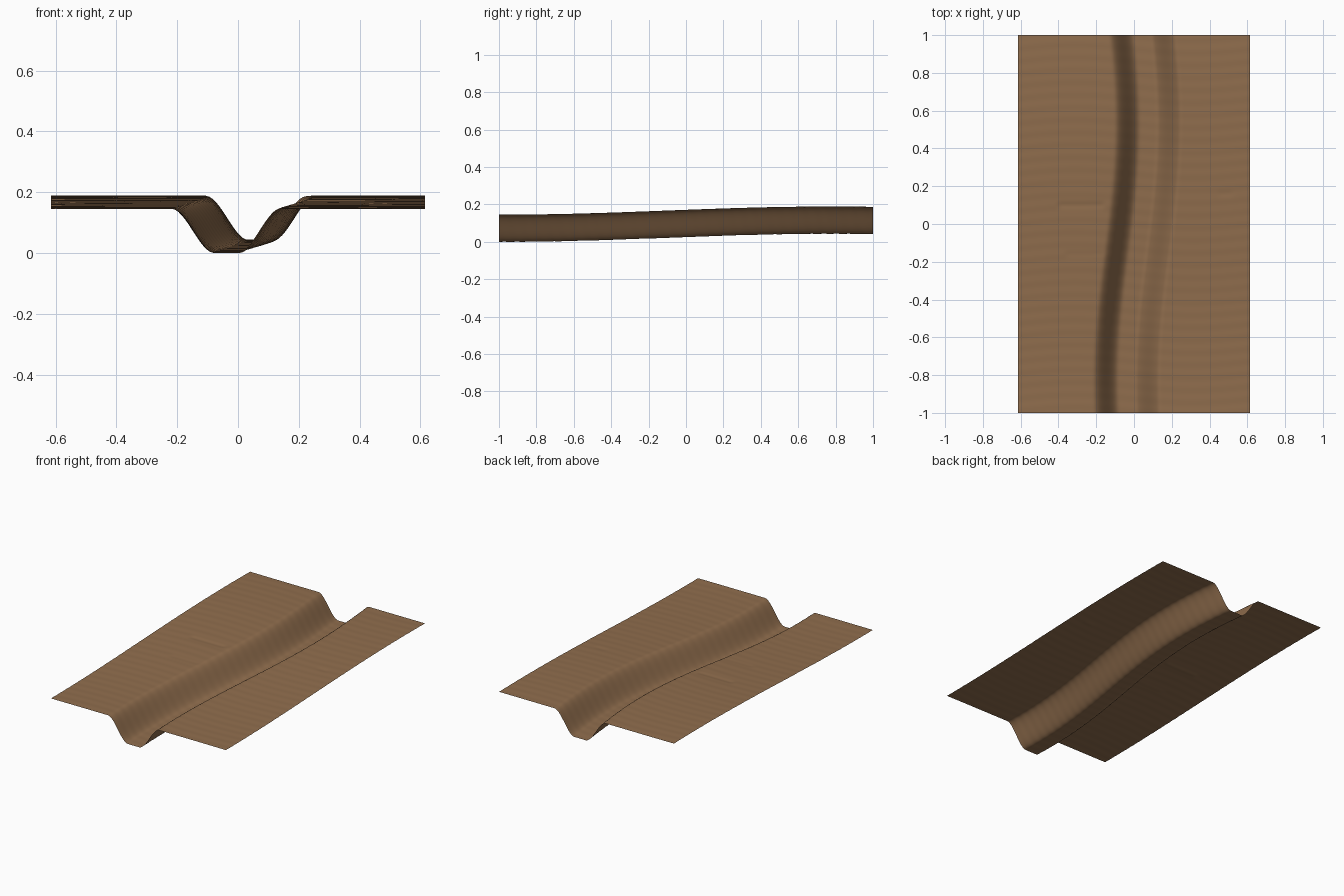
import bpy, bmesh, math

if "Cube" in bpy.data.objects:
    bpy.data.objects.remove(bpy.data.objects["Cube"])

HALF_W, HALF_L, DEPTH = 0.615, 1.0, 0.145
NX, NY = 123, 200

# Shallow creases in the ground: x start, x end, y, height change
CREASES = [(-0.42, -0.14, 0.10, -0.004), (-0.38, -0.14, -0.16, -0.002),
           (0.43, 0.54, 0.16, -0.0015)]


def smooth(t):
    t = max(0.0, min(1.0, t))
    return t * t * (3 - 2 * t)


def height(x, y):
    # Ground climbs gently towards the back
    z = 0.168 + 0.0215 * math.sin(1.8 * (y + 0.1))
    # Winding channel with a flat bed and rounded banks
    centre = 0.018 + 0.057 * math.sin(2.3 * (y + 0.15))
    z -= DEPTH * (1 - smooth((abs(x - centre) - 0.04) / 0.14))
    # Fine ripples across the length
    z += 0.0005 * math.sin(95 * y + 2 * math.sin(5 * x))
    for x0, x1, yc, h in CREASES:
        span = smooth((x - x0) / 0.04) * smooth((x1 - x) / 0.04)
        z += h * span * math.exp(-((y - yc) / 0.016) ** 2)
    return max(z, 0.0)


# Ground sheet
bm = bmesh.new()
rows = []
for j in range(NY + 1):
    y = HALF_L * (2 * j / NY - 1)
    row = []
    for i in range(NX + 1):
        x = HALF_W * (2 * i / NX - 1)
        row.append(bm.verts.new((x, y, height(x, y))))
    rows.append(row)
for a, b in zip(rows, rows[1:]):
    for i in range(NX):
        bm.faces.new((a[i], a[i + 1], b[i + 1], b[i])).smooth = True

# Stand the lowest point on the floor
low = min(v.co.z for v in bm.verts)
for v in bm.verts:
    v.co.z -= low

mesh = bpy.data.meshes.new("channel_ground")
bm.to_mesh(mesh)
bm.free()

earth = bpy.data.materials.new("earth_brown")
earth.diffuse_color = (0.28, 0.155, 0.075, 1)
earth.use_nodes = True
earth.node_tree.nodes["Principled BSDF"].inputs["Base Color"].default_value = earth.diffuse_color
mesh.materials.append(earth)
ground = bpy.data.objects.new("channel_ground", mesh)
bpy.context.collection.objects.link(ground)
